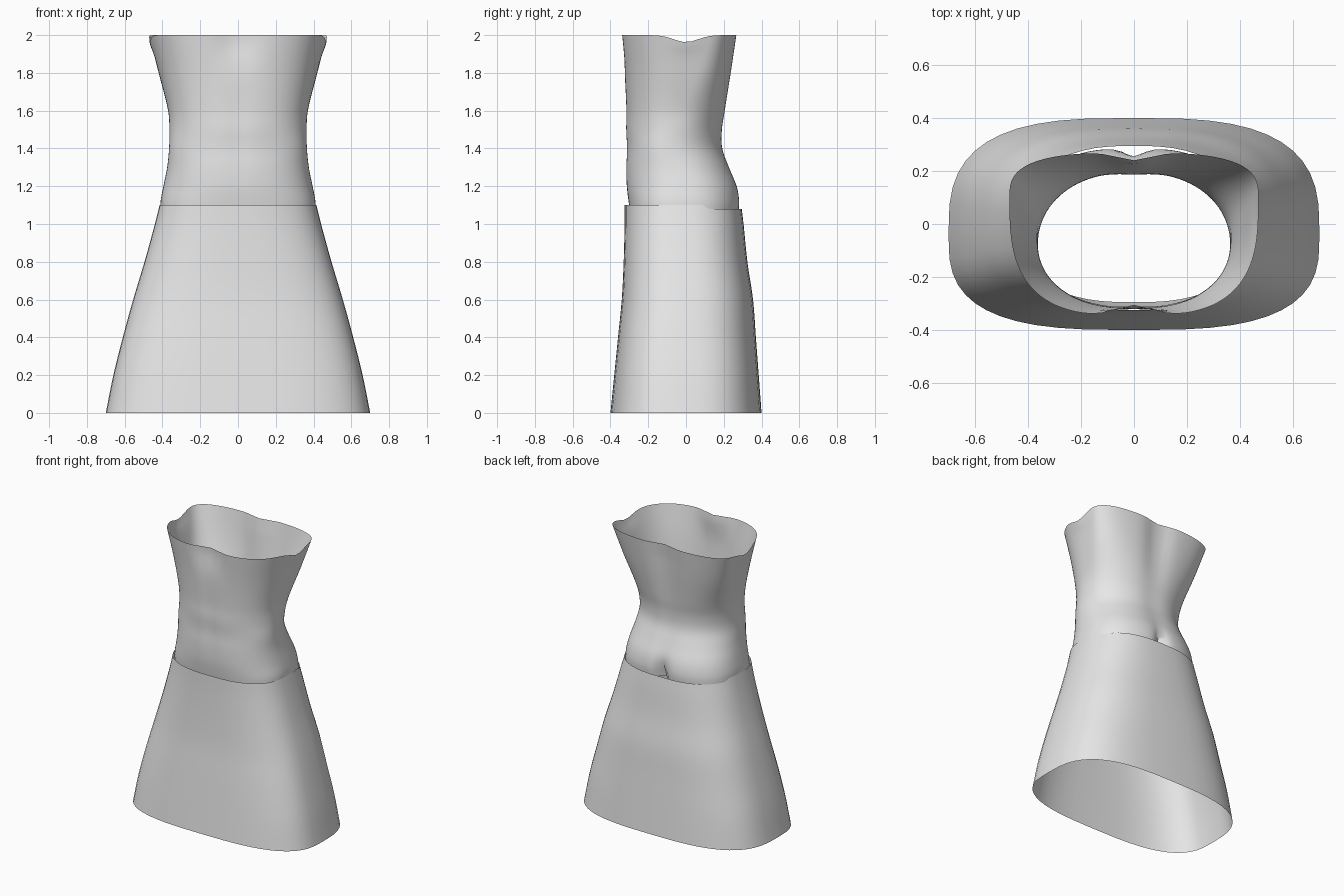
import bpy
from math import sin, cos, tau, exp, copysign, radians

cube = bpy.data.objects.get("Cube")
if cube:
    bpy.data.objects.remove(cube, do_unlink=True)

grey = bpy.data.materials.new("light_grey")
grey.use_nodes = True
grey.diffuse_color = (0.8, 0.8, 0.8, 1)
grey.node_tree.nodes["Principled BSDF"].inputs["Base Color"].default_value = (0.8, 0.8, 0.8, 1)


def section_at(rows, z):
    """Smooth (Catmull-Rom) blend of the section values at height z."""
    i = max(k for k in range(len(rows) - 1) if rows[k][0] <= z or k == 0)
    b, c = rows[i], rows[i + 1]
    a, d = rows[max(i - 1, 0)], rows[min(i + 2, len(rows) - 1)]
    t = (z - b[0]) / (c[0] - b[0])
    span = c[0] - b[0]
    out = []
    for k in range(1, len(b)):
        m0 = (c[k] - a[k]) / (c[0] - a[0]) * span
        m1 = (d[k] - b[k]) / (d[0] - b[0]) * span
        out.append((2*t**3 - 3*t**2 + 1) * b[k] + (t**3 - 2*t**2 + t) * m0
                   + (3*t**2 - 2*t**3) * c[k] + (t**3 - t**2) * m1)
    return out


def open_tube(name, rows, sides, levels, shape):
    """Loft an open tube of superellipse sections, refined by shape()."""
    low, high = rows[0][0], rows[-1][0]
    verts, faces = [], []
    for j in range(levels + 1):
        z = low + (high - low) * j / levels
        width, front, back, middle, power = section_at(rows, z)
        for i in range(sides):
            c, s = cos(tau * i / sides), sin(tau * i / sides)
            depth = back - middle if s > 0 else middle - front
            x = width * copysign(abs(c) ** (2 / power), c)
            y = middle + depth * copysign(abs(s) ** (2 / power), s)
            verts.append(shape(x, y, z, s))
    for j in range(levels):
        for i in range(sides):
            k = (i + 1) % sides
            faces.append((j*sides + i, j*sides + k, (j+1)*sides + k, (j+1)*sides + i))
    mesh = bpy.data.meshes.new(name)
    mesh.from_pydata(verts, [], faces)
    mesh.materials.append(grey)
    obj = bpy.data.objects.new(name, mesh)
    bpy.context.collection.objects.link(obj)
    bpy.ops.object.select_all(action='DESELECT')
    obj.select_set(True)
    bpy.context.view_layer.objects.active = obj
    bpy.ops.object.shade_smooth_by_angle(angle=radians(60))
    return obj


def bump(value, centre, size):
    return exp(-((value - centre) / size) ** 2)


def shape_skirt(x, y, z, s):
    # the waistband sits slightly lower at the back
    if s > 0.3:
        z -= 0.02 * bump(z, 1.1, 0.06)
    return x, y, z


def shape_torso(x, y, z, s):
    if s > 0:
        # spine groove, then the deep crease below it
        y -= s * 0.03 * bump(x, 0, 0.09) * min(1, max(0.3, (z - 1.4) / 0.5))
        y -= s * 0.055 * bump(x, 0, 0.035) * bump(z, 1.07, 0.1)
    else:
        # chest hollow and faint abdominal groove
        y -= s * 0.04 * bump(x, 0, 0.1) * bump(z, 2, 0.14)
        y -= s * 0.006 * bump(x, 0, 0.05) * bump(z, 1.5, 0.3)
    # armhole dips in the top edge
    if abs(x) > 0.3:
        z -= 0.037 * bump(y, 0, 0.09) * bump(z, 2, 0.08)
    return x, y, z


# rows: height, half width, front y, back y, y of widest point, squareness
skirt_rows = [
    (0.0, 0.70, -0.40, 0.40, -0.04, 3.0),
    (0.2, 0.66, -0.38, 0.385, -0.04, 3.0),
    (0.4, 0.61, -0.36, 0.37, -0.04, 2.9),
    (0.6, 0.555, -0.34, 0.355, -0.03, 2.8),
    (0.8, 0.495, -0.33, 0.325, -0.03, 2.7),
    (1.0, 0.44, -0.325, 0.305, -0.03, 2.6),
    (1.1, 0.415, -0.325, 0.295, -0.03, 2.6),
]
torso_rows = [
    (1.06, 0.41, -0.295, 0.283, -0.03, 2.6),
    (1.12, 0.41, -0.305, 0.288, -0.03, 2.5),
    (1.2, 0.395, -0.315, 0.275, -0.03, 2.4),
    (1.3, 0.375, -0.318, 0.235, -0.06, 2.3),
    (1.4, 0.365, -0.315, 0.20, -0.09, 2.2),
    (1.5, 0.363, -0.32, 0.198, -0.07, 2.2),
    (1.6, 0.37, -0.318, 0.213, -0.04, 2.4),
    (1.8, 0.42, -0.328, 0.243, 0.04, 2.7),
    (2.0, 0.47, -0.347, 0.27, 0.10, 3.0),
]
open_tube("skirt", skirt_rows, 48, 22, shape_skirt)
open_tube("torso", torso_rows, 96, 40, shape_torso)
